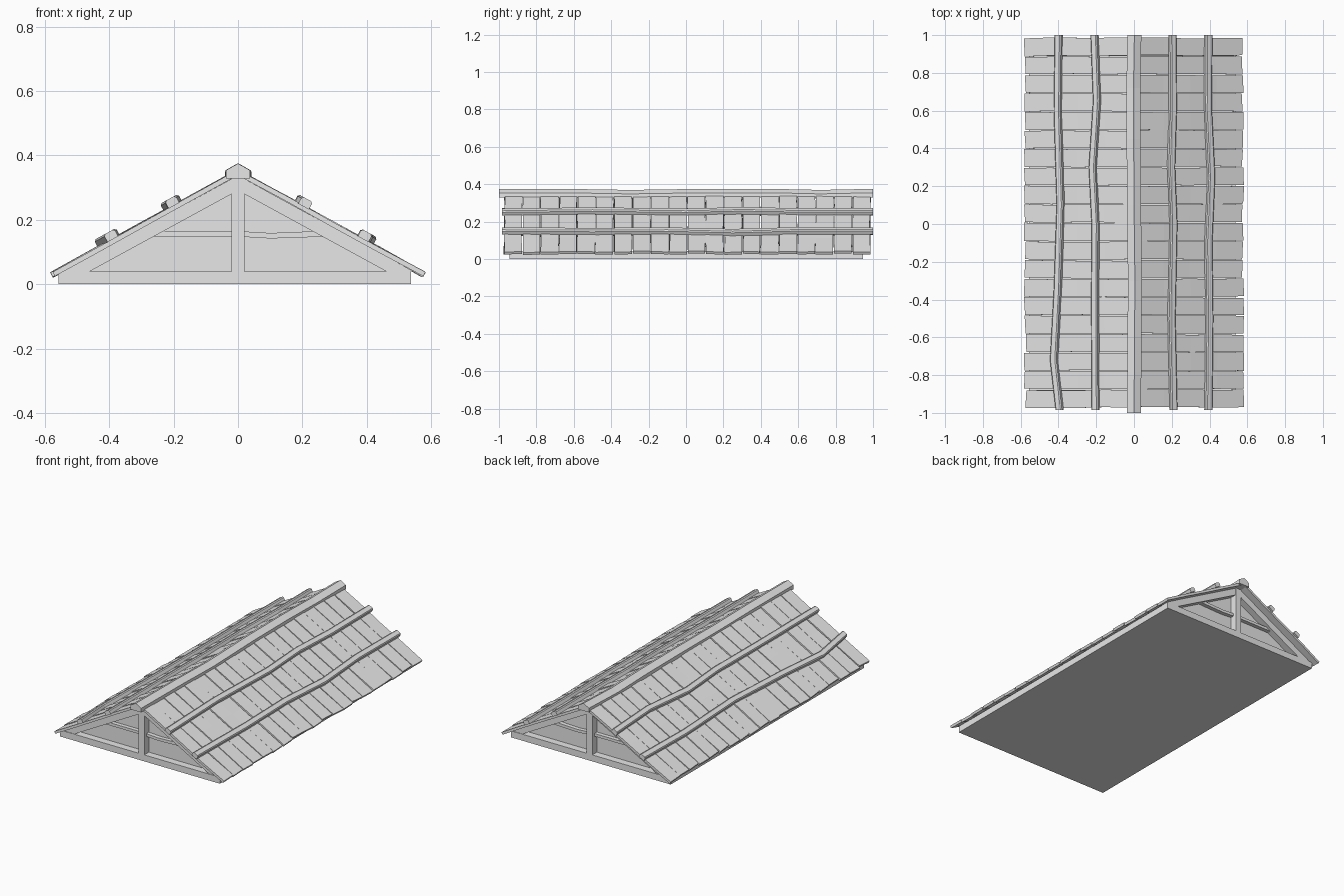
import bpy, bmesh, math, random
from mathutils import Vector

random.seed(4)
cube = bpy.data.objects.get("Cube")
if cube:
    bpy.data.objects.remove(cube)

grey = bpy.data.materials.new("plain grey")
grey.use_nodes = True
grey.diffuse_color = (0.8, 0.8, 0.8, 1)
grey.node_tree.nodes["Principled BSDF"].inputs["Base Color"].default_value = (0.8, 0.8, 0.8, 1)

PITCH = math.atan(0.548)
APEX = 0.355
COS, SIN = math.cos(PITCH), math.sin(PITCH)


def on_roof(side, u, y, w):
    """Point u down the slope and w above the roof surface."""
    return Vector((side * (u * COS + w * SIN), y, APEX - u * SIN + w * COS))


def loft(bm, rings):
    """Skin a list of equal cross-sections and cap both ends."""
    rows = [[bm.verts.new(p) for p in ring] for ring in rings]
    n = len(rows[0])
    for a, b in zip(rows, rows[1:]):
        for i in range(n):
            j = (i + 1) % n
            bm.faces.new((a[i], a[j], b[j], b[i]))
    bm.faces.new(rows[0])
    bm.faces.new(rows[-1])


def finish(name, bm):
    bmesh.ops.recalc_face_normals(bm, faces=bm.faces)
    mesh = bpy.data.meshes.new(name)
    bm.to_mesh(mesh)
    bm.free()
    mesh.materials.append(grey)
    obj = bpy.data.objects.new(name, mesh)
    bpy.context.collection.objects.link(obj)
    return obj


def prism(name, outline, y0, y1):
    """Extrude an x-z outline along y."""
    bm = bmesh.new()
    loft(bm, [[(x, y, z) for x, z in outline] for y in (y0, y1)])
    return finish(name, bm)


def jitter(amount):
    return random.uniform(-amount, amount)


# Floor slab
prism("floor_slab", [(-0.557, 0), (0.537, 0), (0.537, 0.04), (-0.557, 0.04)], -0.945, 0.945)

# Gable ends: recessed wall, rafters, king post and collar beams
for end, label in ((-1, "front"), (1, "back")):
    face, back, wall = end * 0.942, end * 0.89, end * 0.9
    prism(label + "_gable_wall", [(-0.53, 0.04), (0.53, 0.04), (0, 0.33)], wall, end * 0.88)
    prism(label + "_king_post", [(-0.02, 0.04), (0.02, 0.04), (0.02, 0.335), (-0.02, 0.335)],
          face + end * 0.003, back)
    for side, hand in ((-1, "right"), (1, "left")):
        rafter = [(0.46, 0.04), (0.545, 0.04), (0, 0.338), (0, 0.291)]
        prism(f"{label}_{hand}_rafter", [(side * x, z) for x, z in rafter], face, back)
        sag = 0.006 if side > 0 else 0
        collar = [(0, 0.148), (0.1, 0.148 - sag), (0.28, 0.148),
                  (0.25, 0.165), (0.1, 0.165 - sag), (0, 0.165)]
        prism(f"{label}_{hand}_collar_beam", [(side * x, z) for x, z in collar],
              end * 0.925, back)

# Roof boards with uneven ends and narrow gaps
COUNT, STEP, START = 20, 0.098, -0.973
for side, hand in ((-1, "right"), (1, "left")):
    bm = bmesh.new()
    for i in range(COUNT):
        y0 = START + i * STEP + 0.002 + jitter(0.0015)
        y1 = START + (i + 1) * STEP - 0.003 + jitter(0.0015)
        lift = jitter(0.002)
        eave = 0.658 + jitter(0.006)
        skew = jitter(0.004)
        rings = []
        for t in (0, 0.25, 0.5, 0.75, 1):
            wob = jitter(0.002)
            if i in (0, COUNT - 1):
                wob *= 2
            ua = 0.02 + (eave - skew - 0.02) * t
            ub = 0.02 + (eave + skew - 0.02) * t
            top = lift + jitter(0.0015)
            rings.append([on_roof(side, ua, y0 + wob, top - 0.015),
                          on_roof(side, ub, y1 + wob, top - 0.015),
                          on_roof(side, ub, y1 + wob, top),
                          on_roof(side, ua, y0 + wob, top)])
        loft(bm, rings)
    finish(hand + "_roof_boards", bm)

# Crooked battens lying along the boards: (y, x) paths
battens = {
    "right_lower_batten": (-1, [(-0.985, 0.40), (-0.72, 0.43), (-0.35, 0.41), (0.1, 0.395),
                                (0.6, 0.41), (1, 0.405)]),
    "right_upper_batten": (-1, [(-0.985, 0.21), (-0.4, 0.212), (0, 0.21), (0.3, 0.225),
                                (0.65, 0.202), (1, 0.215)]),
    "left_upper_batten": (1, [(-0.985, 0.215), (-0.5, 0.205), (0, 0.215), (0.3, 0.203),
                              (0.6, 0.212), (1, 0.21)]),
    "left_lower_batten": (1, [(-0.985, 0.40), (-0.5, 0.405), (-0.1, 0.40), (0.25, 0.415),
                              (0.6, 0.398), (1, 0.40)]),
}
section = [(-0.019, -0.002), (0.019, -0.002), (0.019, 0.018),
           (0.013, 0.024), (-0.013, 0.024), (-0.019, 0.018)]
for name, (side, path) in battens.items():
    bm = bmesh.new()
    loft(bm, [[on_roof(side, x / COS - 0.012 + du, y, w) for du, w in section]
              for y, x in path])
    finish(name, bm)

# Ridge cap with a slight sag
bm = bmesh.new()
cap = [(-0.037, 0.328), (0.037, 0.328), (0.037, 0.354), (0, 0.375), (-0.037, 0.354)]
ridge = [(-1, 0, 0), (-0.6, 0.003, -0.001), (-0.3, 0.005, -0.006), (0.1, 0, 0),
         (0.45, -0.002, 0), (0.72, -0.003, -0.006), (1, 0.002, 0)]
loft(bm, [[(x + dx, y, z + dz) for x, z in cap] for y, dx, dz in ridge])
finish("ridge_cap", bm)
